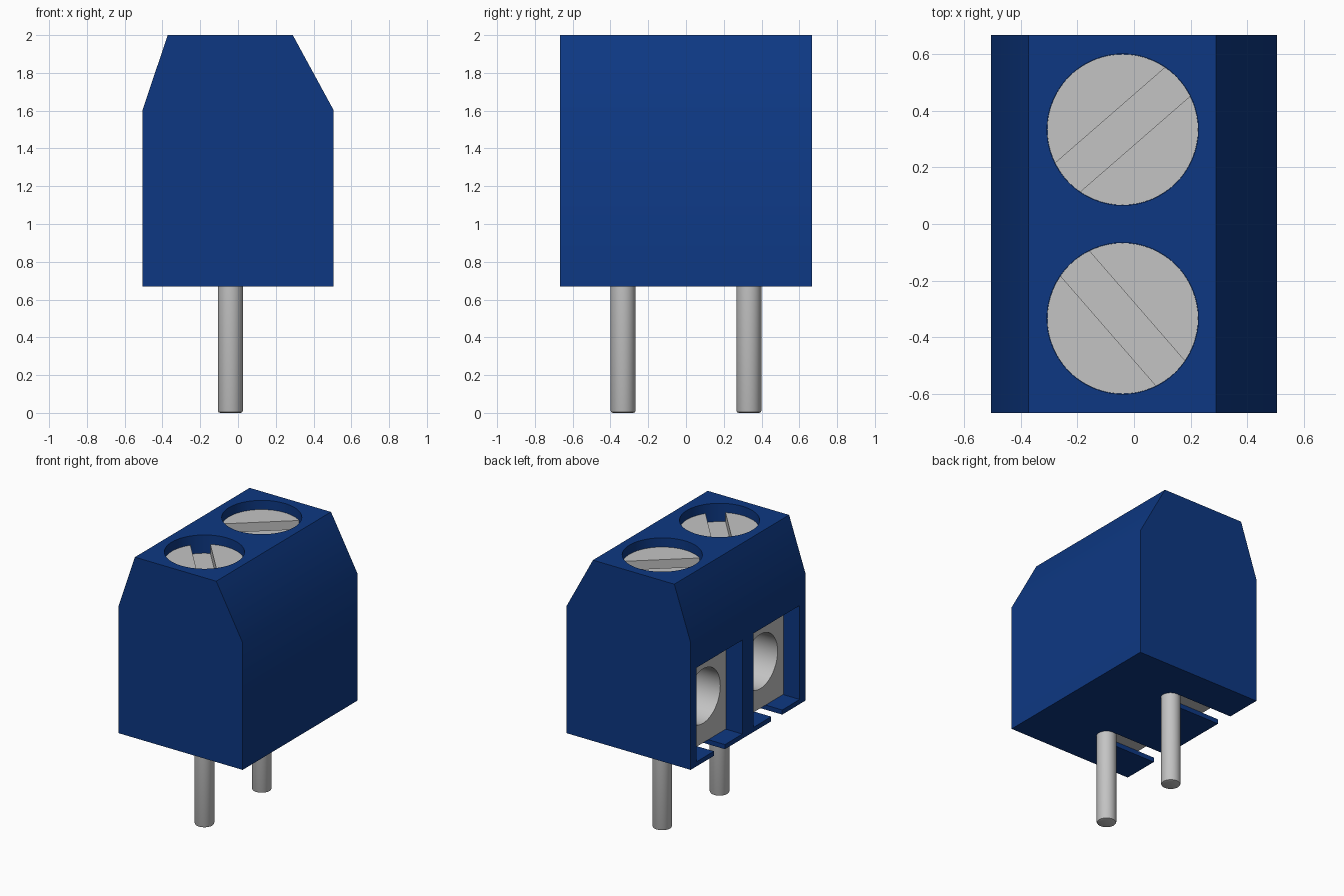
import bpy, bmesh, math
from mathutils import Matrix, Vector

cube = bpy.data.objects.get("Cube")
if cube:
    bpy.data.objects.remove(cube, do_unlink=True)


def material(name, rgb, rough):
    m = bpy.data.materials.new(name)
    m.use_nodes = True
    m.diffuse_color = (*rgb, 1)
    bsdf = m.node_tree.nodes["Principled BSDF"]
    bsdf.inputs["Base Color"].default_value = (*rgb, 1)
    bsdf.inputs["Roughness"].default_value = rough
    return m


BLUE = material("blue plastic", (0.004, 0.039, 0.225), 0.5)
METAL = material("light grey metal", (0.55, 0.55, 0.55), 0.5)


def make(name, bm, mat):
    bmesh.ops.recalc_face_normals(bm, faces=bm.faces[:])
    me = bpy.data.meshes.new(name)
    bm.to_mesh(me)
    bm.free()
    me.materials.append(mat)
    ob = bpy.data.objects.new(name, me)
    bpy.context.collection.objects.link(ob)
    return ob


def box(name, lo, hi, mat, turn=0):
    """Box between two corners, turned about its own vertical axis."""
    lo, hi = Vector(lo), Vector(hi)
    bm = bmesh.new()
    bmesh.ops.create_cube(bm, size=1, matrix=Matrix.Translation((lo + hi) / 2)
                          @ Matrix.Rotation(math.radians(turn), 4, 'Z')
                          @ Matrix.Diagonal((*(hi - lo), 1)))
    return make(name, bm, mat)


def rod(name, a, b, r, mat, bevel=0, segments=64):
    """Cylinder from point a to point b, with an optional bevelled start."""
    a, b = Vector(a), Vector(b)
    d = b - a
    bm = bmesh.new()
    bmesh.ops.create_cone(bm, cap_ends=True, segments=segments, radius1=r, radius2=r, depth=d.length)
    if bevel:
        rim = [e for e in bm.edges if all(v.co.z < 0 for v in e.verts)]
        bmesh.ops.bevel(bm, geom=rim, offset=bevel, segments=2, profile=0.5, affect='EDGES')
    rot = Vector((0, 0, 1)).rotation_difference(d).to_matrix().to_4x4()
    bm.transform(Matrix.Translation((a + b) / 2) @ rot)
    return make(name, bm, mat)


def cut(ob, cutters):
    """Subtract the cutters, bake the result and discard them."""
    for c in cutters:
        mod = ob.modifiers.new("cut", 'BOOLEAN')
        mod.operation, mod.solver, mod.object = 'DIFFERENCE', 'EXACT', c
        c.hide_render = True
    bpy.context.view_layer.update()
    dg = bpy.context.evaluated_depsgraph_get()
    baked = bpy.data.meshes.new_from_object(ob.evaluated_get(dg))
    ob.modifiers.clear()
    ob.data = baked
    for c in cutters:
        bpy.data.objects.remove(c, do_unlink=True)


CX = -0.04          # axis of screws and pins
BASE, FLOOR, CEIL = 0.67, 0.704, 1.395

# Housing: one profile extruded from front to back
profile = [(-0.505, BASE), (0.505, BASE), (0.505, 1.605),
           (0.29, 2.0), (-0.372, 2.0), (-0.505, 1.605)]
bm = bmesh.new()
face = bm.faces.new([bm.verts.new((x, -0.667, z)) for x, z in profile])
ext = bmesh.ops.extrude_face_region(bm, geom=[face])
bmesh.ops.translate(bm, vec=(0, 1.334, 0),
                    verts=[v for v in ext["geom"] if isinstance(v, bmesh.types.BMVert)])
housing = make("housing", bm, BLUE)

parts, cutters = [housing], []
for side, y, turn in (("front", -0.333, -49), ("back", 0.333, 41)):
    # Screw well, wire opening and pin slot in the housing
    cutters += [
        rod("well_cutter", (CX, y, 1.80), (CX, y, 2.1), 0.267, BLUE),
        box("opening_cutter", (-0.6, y - 0.267, FLOOR), (0.30, y + 0.267, CEIL), BLUE),
        box("slot_cutter", (-0.6, y - 0.064, 0.6), (CX, y + 0.064, 0.75), BLUE)]

    # Clamp block with a round wire hole
    clamp = box(side + "_clamp", (-0.372, y - 0.266, FLOOR + 0.002),
                (0.298, y + 0.266, CEIL - 0.001), METAL)
    cut(clamp, [rod("wire_hole_cutter", (-0.5, y, 1.05), (0.24, y, 1.05), 0.2, METAL)])

    # Slotted screw head
    screw = rod(side + "_screw", (CX, y, 1.801), (CX, y, 1.933), 0.2662, METAL)
    cut(screw, [box("driver_slot_cutter", (CX - 0.4, y - 0.067, 1.866),
                    (CX + 0.4, y + 0.067, 2.0), METAL, turn)])

    # Solder pin
    pin = rod(side + "_pin", (CX, y, 0), (CX, y, FLOOR + 0.02), 0.066, METAL, 0.012, 48)
    parts += [clamp, screw, pin]
cut(housing, cutters)

# Smooth curved walls, keep edges sharp
bpy.ops.object.select_all(action='DESELECT')
for ob in parts:
    ob.select_set(True)
bpy.context.view_layer.objects.active = housing
bpy.ops.object.shade_smooth_by_angle(angle=math.radians(30))
